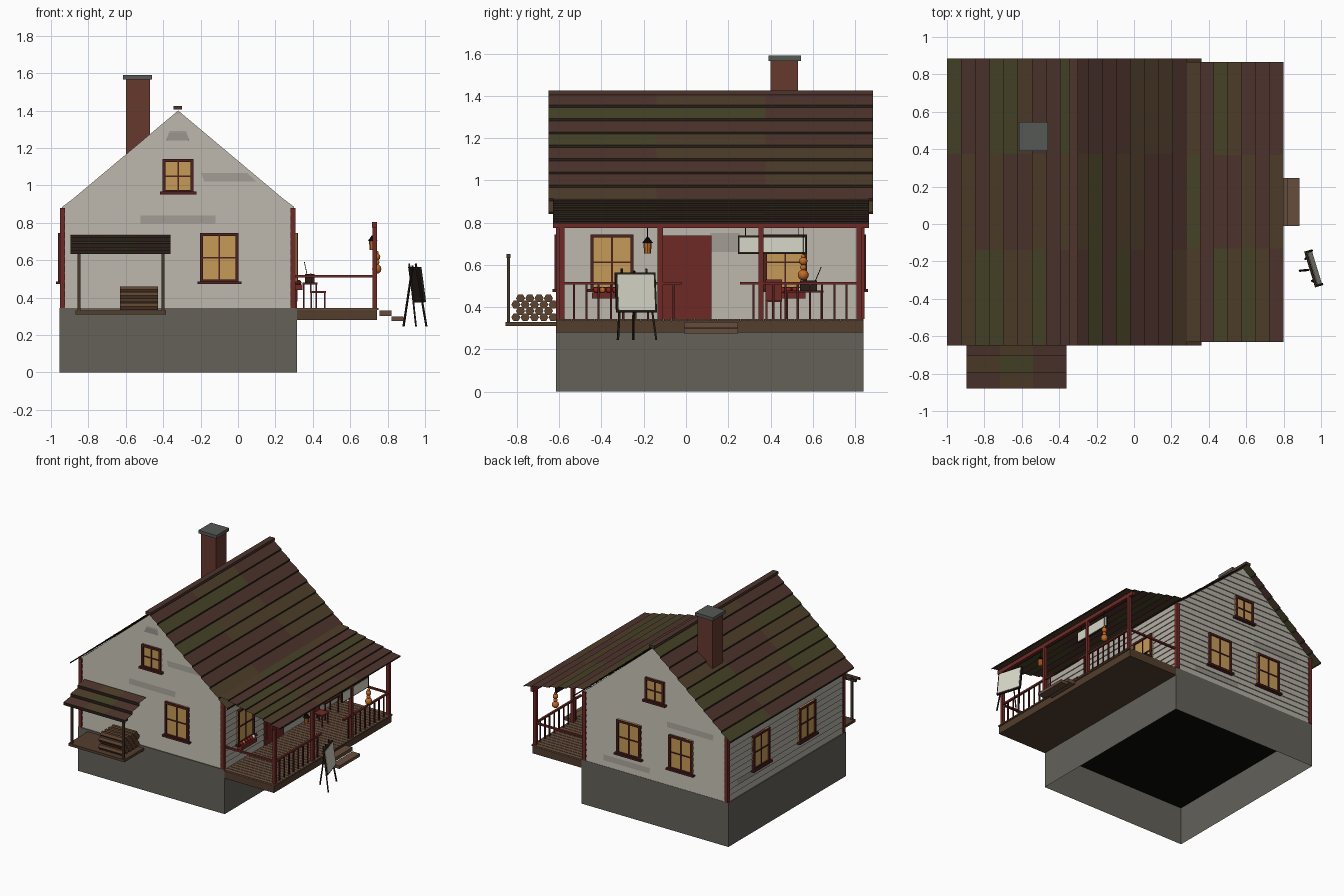
import bpy, bmesh, random
from math import radians, pi, cos, sin
from mathutils import Matrix, Vector

if "Cube" in bpy.data.objects:
    bpy.data.objects.remove(bpy.data.objects["Cube"])

random.seed(4)
COL = dict(wall=(.70, .68, .64), patch=(.60, .58, .55), stone=(.39, .38, .35), red=(.43, .18, .165),
           frame=(.31, .15, .14), glass=(.77, .60, .35), deck=(.33, .25, .19), plank=(.40, .31, .25),
           dark=(.17, .14, .12), black=(.07, .07, .06), brick=(.40, .23, .19), cap=(.34, .35, .34),
           roof0=(.31, .215, .19), roof1=(.31, .25, .18), roof2=(.28, .27, .17), log=(.37, .27, .20),
           white=(.84, .84, .78), orange=(.75, .42, .18), apple=(.55, .15, .12), timber=(.28, .23, .19))
MATS = {}
for k, c in COL.items():
    MATS[k] = bpy.data.materials.new(k)
    MATS[k].diffuse_color = (*(v ** 2.2 for v in c), 1)
I = Matrix.Identity(4)


def mesh(name, verts, faces, mats, M=I, idx=None):
    me = bpy.data.meshes.new(name)
    me.from_pydata([M @ Vector(v) for v in verts], [], faces)
    for m in mats.split():
        me.materials.append(MATS[m])
    if idx:
        me.polygons.foreach_set("material_index", idx)
    ob = bpy.data.objects.new(name, me)
    bpy.context.collection.objects.link(ob)
    return ob


def quads(name, qs, mats, M=I, idx=None):
    # joined sheet of quads
    ob = mesh(name, [v for q in qs for v in q],
              [tuple(range(4 * i, 4 * i + 4)) for i in range(len(qs))], mats, M, idx)
    bm = bmesh.new()
    bm.from_mesh(ob.data)
    bmesh.ops.remove_doubles(bm, verts=bm.verts, dist=.0005)
    bm.to_mesh(ob.data)
    bm.free()
    return ob


def boxes(name, items, mat, M=I):
    # each item: x0, x1, y0, y1, z0, z1
    vs, fs = [], []
    for x0, x1, y0, y1, z0, z1 in items:
        o = len(vs)
        vs += [(x, y, z) for z in (z0, z1) for x, y in ((x0, y0), (x1, y0), (x1, y1), (x0, y1))]
        fs += [tuple(o + i for i in f) for f in ((3, 2, 1, 0), (4, 5, 6, 7), (0, 1, 5, 4),
                                                 (1, 2, 6, 5), (2, 3, 7, 6), (3, 0, 4, 7))]
    return mesh(name, vs, fs, mat, M)


def rod(name, a, b, r, mat, n=6, r2=None):
    # prism or cone between two points
    a, b = Vector(a), Vector(b)
    M = Matrix.Translation(a) @ (b - a).to_track_quat('Z', 'Y').to_matrix().to_4x4()
    h, r2 = (b - a).length, r if r2 is None else r2
    vs = [(q * cos(2 * pi * i / n), q * sin(2 * pi * i / n), z) for q, z in ((r, 0), (r2, h)) for i in range(n)]
    fs = [(i, (i + 1) % n, n + (i + 1) % n, n + i) for i in range(n)]
    return mesh(name, vs, fs + [tuple(range(n))[::-1], tuple(range(n, 2 * n))], mat, M)


def ball(name, c, r, mat):
    bpy.ops.mesh.primitive_uv_sphere_add(segments=10, ring_count=6, radius=r, location=c)
    ob = bpy.context.object
    ob.name = name
    ob.data.materials.append(MATS[mat])
    ob.data.shade_smooth()


def shingles(name, top, bot, n, cuts, lift, M=I):
    # stepped roof sheet: top and bot are (across, z), cuts run along the eave
    qs, idx = [], []
    P = lambda t: (top[0] + (bot[0] - top[0]) * t, top[1] + (bot[1] - top[1]) * t)
    for i in range(n):
        (xa, za), (xb, zb) = P(i / n), P((i + 1) / n)
        for y0, y1 in zip(cuts, cuts[1:]):
            m = random.choice((0, 0, 1, 2))
            qs += [[(xa, y0, za), (xb, y0, zb + lift), (xb, y1, zb + lift), (xa, y1, za)],
                   [(xb, y0, zb + lift), (xb, y0, zb), (xb, y1, zb), (xb, y1, zb + lift)]]
            idx += [m, 3]
    if bot[0] < top[0]:
        qs = [q[::-1] for q in qs]
    quads(name, qs, "roof0 roof1 roof2 dark", M, idx)


# foundation shell, open below
X0, X1, Y0, Y1 = -.955, .315, -.615, .84
ring = [(X0, Y0), (X1, Y0), (X1, Y1), (X0, Y1)]
quads("foundation", [[(*ring[i], 0), (*ring[(i + 1) % 4], 0), (*ring[(i + 1) % 4], .345), (*ring[i], .345)]
                     for i in range(4)] + [[(*p, .345) for p in ring]], "stone")
boxes("floor_underside", [(X0 + .01, X1 - .01, Y0 + .01, Y1 - .01, .29, .335)], "black")

# house body with gables
CX, CY, HX, HY = -.32, .115, .62, .715
prof = [(CX - HX, .345), (CX + HX, .345), (CX + HX, .88), (CX, 1.40), (CX - HX, .88)]
mesh("house_body", [(x, y, z) for y in (CY - HY, CY + HY) for x, z in prof],
     [(0, 1, 2, 3, 4), (9, 8, 7, 6, 5)] + [(i, i + 5, (i + 1) % 5 + 5, (i + 1) % 5) for i in range(5)], "wall")

# wall frames: local x along the wall, -y outward
T = lambda x, y, a: Matrix.Translation((x, y, 0)) @ Matrix.Rotation(radians(a), 4, 'Z')
FRONT, BACK = T(CX, CY - HY, 0), T(CX, CY + HY, 180)
RIGHT, LEFT = T(CX + HX, CY, 90), T(CX - HX, CY, -90)


def siding(name, M, half, gable, patches):
    # lapped boards; patches give row: (from, to) in a weathered tone
    qs, idx, h, o = [], [], .045, .008
    w = lambda z: half if z <= .8851 else max(0, half * (1.40 - z) / .52)
    for r in range(23 if gable else 12):
        z = .345 + r * h
        a, b = w(z), w(z + h)
        cut = [-1, 1]
        if r in patches:
            cut = [-1, patches[r][0] / a, patches[r][1] / a, 1]
        for i, (s, t) in enumerate(zip(cut, cut[1:])):
            qs.append([(s * a, -o, z), (t * a, -o, z), (t * b, -.001, z + h), (s * b, -.001, z + h)])
            idx.append(int(i == 1))
        qs.append([(-a, -.001, z), (a, -.001, z), (a, -o, z), (-a, -o, z)])
        idx.append(0)
    quads(name, qs, "wall patch", M, idx)


def window(name, M, u, z0, z1, w):
    h, f, m = w / 2, .016, (z0 + z1) / 2
    boxes(name + "_glass", [(u - h, u + h, -.012, 0, z0, z1)], "glass", M)
    boxes(name + "_frame", [(u - h, u - h + f, -.022, 0, z0, z1), (u + h - f, u + h, -.022, 0, z0, z1),
                            (u - h, u + h, -.022, 0, z1 - f, z1), (u - h, u + h, -.022, 0, z0, z0 + f),
                            (u - .004, u + .004, -.018, 0, z0, z1), (u - h, u + h, -.018, 0, m - .004, m + .004),
                            (u - h - .015, u + h + .015, -.032, 0, z0 - .008, z0 + .006)], "frame", M)


for nm, M, half, gable, wins, pat in (
        ("front", FRONT, HX, 1, [.22], {10: (-.20, .20), 15: (.14, .42), 20: (-.065, .06)}),
        ("back", BACK, HX, 1, [-.225, .225], {1: (-.45, -.05), 10: (.1, .5)}),
        ("right", RIGHT, HY, 0, [-.465, .355], {7: (0, .14), 8: (0, .14)}),
        ("left", LEFT, HY, 0, [-.315, .255], {2: (-.6, -.2)})):
    siding(nm + "_siding", M, half, gable, pat)
    for i, u in enumerate(wins):
        window(f"{nm}_window_{i}", M, u, .48, .745, .205)
    if gable:
        window(nm + "_attic_window", M, 0, .96, 1.14, .165)
# gable vent
quads("gable_vent", [[(-.062, -.010, 1.24), (.058, -.010, 1.24), (.04, -.010, 1.28), (-.045, -.010, 1.28)]],
      "patch", FRONT)
# corner boards
boxes("corner_boards", [(x - .014, x + .014, y - .014, y + .014, .345, .88)
                        for x in (CX - HX + .002, CX + HX - .006) for y in (CY - HY, CY + HY)], "red")
# door
boxes("door", [(-.23, .005, -.016, 0, .345, .74)], "red", RIGHT)
boxes("door_panels", [(-.205, -.02, -.019, 0, .38, .53), (-.205, -.02, -.019, 0, .56, .71)], "red", RIGHT)

# main roof, ridge and chimney
cuts = (-.65, -.14, .375, .885)
shingles("main_roof_right", (CX, 1.408), (.36, .840), 9, cuts, .011)
shingles("main_roof_left", (CX, 1.408), (-1.0, .840), 9, cuts, .011)
boxes("ridge_cap", [(-.345, -.30, -.65, .885, 1.405, 1.425)], "roof0")
boxes("chimney", [(-.60, -.47, .40, .53, 1.05, 1.57)], "brick")
boxes("chimney_cap", [(-.615, -.46, .39, .545, 1.565, 1.59)], "cap")

# porch roof, beam and posts
shingles("porch_roof", (.28, .915), (.80, .795), 7, (-.63, -.13, .37, .867), .010)
boxes("porch_beam", [(.717, .742, -.63, .865, .775, .805)], "red")
PY = (-.588, -.122, .355, .818)
boxes("porch_posts", [(.718, .742, y - .012, y + .012, .345, .78) for y in PY], "red")

# porch deck and planks
boxes("deck_frame", [(.315, .742, Y0, Y1, .28, .335)], "deck")
n = 40
p = (Y1 - Y0) / n
boxes("deck_planks", [(.30, .752, Y0 + i * p + .002, Y0 + (i + 1) * p - .002, .335, .345) for i in range(n)], "plank")
boxes("steps", [(.757, .82, -.01, .245, .302, .33), (.82, .885, -.01, .245, .275, .298)], "plank")

# railings
spans = [(PY[0], PY[1]), (PY[2], PY[3]), (PY[1], -.02), (.255, PY[2])]
rails = [(.722, .738, a, b, .507, .520) for a, b in spans]
rails += [(.30, .73, y - .008, y + .008, .507, .520) for y in (PY[0], PY[3])]
boxes("railings", rails, "red")
bal = [a + (b - a) * i / 8 for a, b in spans[:2] for i in range(1, 8)] + [-.06, .32]
boxes("balusters", [(.726, .734, y - .005, y + .005, .345, .51) for y in bal], "frame")

# sign board hanging on the porch
boxes("sign_frame", [(.722, .730, .245, .57, .652, .738)], "dark")
boxes("sign_panel", [(.726, .733, .253, .562, .660, .730)], "white")
boxes("sign_hangers", [(.724, .727, y, y + .003, .735, .78) for y in (.28, .53)], "dark")

# lantern
rod("lantern_body", (.72, -.182, .655), (.72, -.182, .705), .016, "orange", 8, .02)
rod("lantern_cap", (.72, -.182, .703), (.72, -.182, .733), .026, "black", 8, .004)
rod("lantern_wire", (.72, -.182, .73), (.72, -.182, .78), .002, "black", 4)

# hanging gourds
rod("gourd_string", (.742, .555, .55), (.742, .555, .78), .002, "dark", 4)
for i, (z, r) in enumerate(((.553, .026), (.588, .015), (.618, .020), (.640, .010))):
    ball(f"gourd_{i}", (.742, .555, z), r, "orange")

# sill boxes with fruit
for i, y in enumerate((-.35, .47)):
    boxes(f"sill_box_{i}", [(.305, .345, y - .095, y + .095, .44, .47)], "red")
    for j in range(6):
        ball(f"fruit_{i}_{j}", (.325, y - .075 + j * .03, .48), .015, ("apple", "orange", "white")[j % 3 if j % 2 else 0])

# table with radio, and chair
boxes("table", [(.345, .425, .47, .65, .470, .480)] +
      [(x, x + .008, y, y + .008, .345, .47) for x in (.347, .415) for y in (.475, .637)], "frame")
boxes("radio", [(.358, .408, .54, .62, .48, .525)], "dark")
rod("radio_antenna", (.37, .61, .52), (.355, .64, .59), .002, "black", 4)
boxes("chair", [(.385, .47, .375, .455, .425, .435), (.385, .393, .375, .455, .435, .53)] +
      [(x, x + .008, y, y + .008, .345, .43) for x in (.387, .46) for y in (.377, .445)], "red")

# woodshed lean-to: local x is -y of the world
TURN = Matrix.Rotation(radians(-90), 4, 'Z')
shingles("shed_roof", (.62, .735), (.88, .632), 3, (-.895, -.715, -.54, -.36), .022, TURN)
boxes("shed_posts", [(x - .008, x + .008, -.848, -.832, .325, .64) for x in (-.85, -.402)], "timber")
boxes("shed_beam", [(-.885, -.37, -.85, -.83, .632, .652)], "timber")
boxes("shed_base", [(-.87, -.385, -.855, -.605, .31, .33)], "deck")
for r in range(4):
    for c in range(5 - r % 2):
        y, z = -.805 + c * .044 + (r % 2) * .022, .352 + r * .030
        rod(f"log_{r}_{c}", (-.63, y, z), (-.427, y, z), .0215, "log", 6)

# easel board with three legs
E = T(.968, -.235, 107) @ Matrix.Translation((0, 0, .375)) @ Matrix.Rotation(radians(-8), 4, 'X')
boxes("easel_frame", [(-.100, .100, -.009, .004, 0, .19)], "dark", E)
boxes("easel_panel", [(-.090, .090, -.012, -.008, .010, .180)], "white", E)
for s in (-1, 1):
    rod(f"easel_leg_{s}", E @ Vector((s * .095, .006, -.13)), E @ Vector((s * .06, .008, .21)), .006, "dark", 4)
rod("easel_back_leg", (.885, -.25, .245), E @ Vector((0, .008, .20)), .006, "dark", 4)

for m in bpy.data.materials:
    if m.users and not m.is_grease_pencil:
        m.use_nodes = True
        m.node_tree.nodes["Principled BSDF"].inputs["Base Color"].default_value = m.diffuse_color
